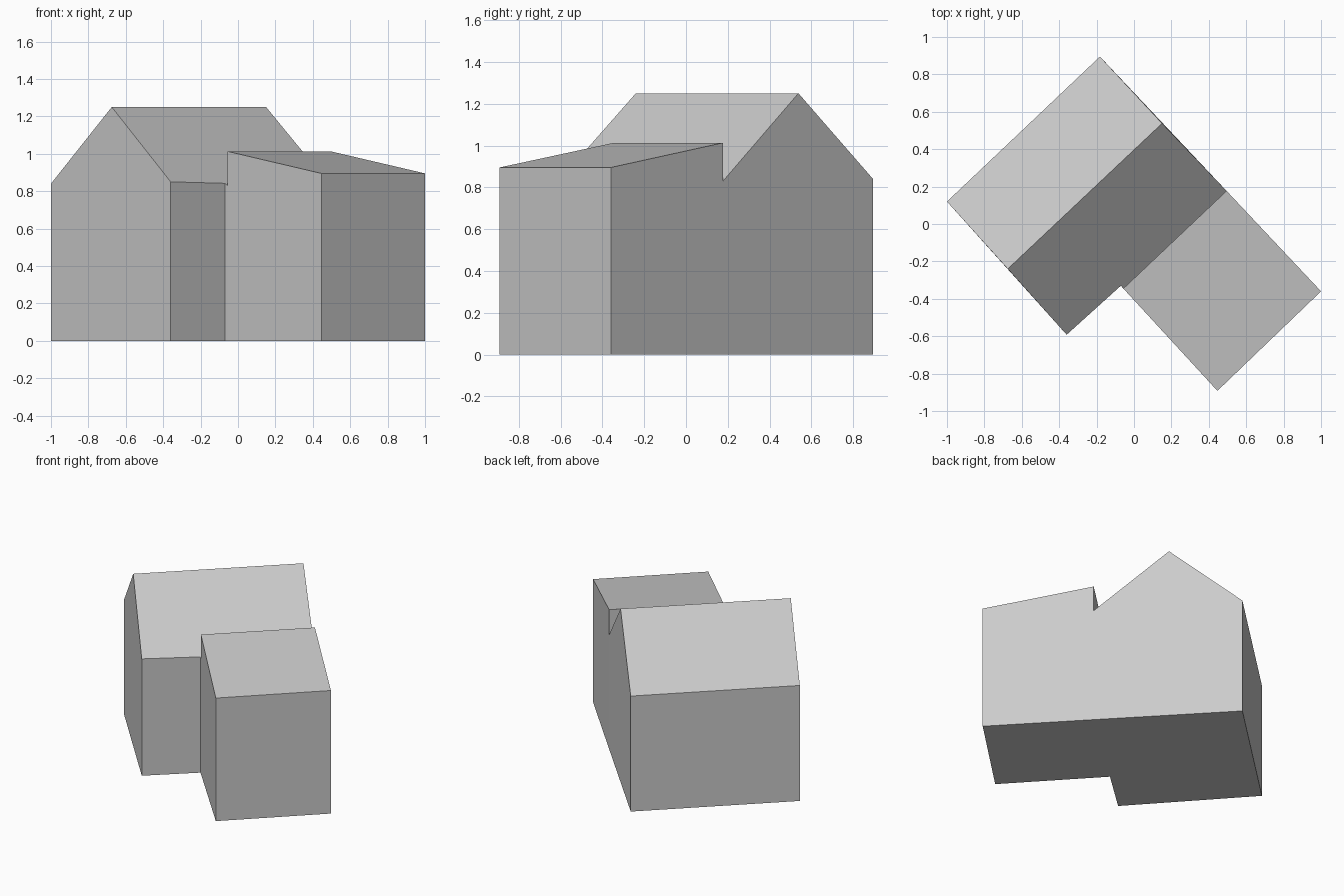
import bpy
import bmesh

cube = bpy.data.objects.get("Cube")
if cube:
    bpy.data.objects.remove(cube, do_unlink=True)

# One plain grey for the whole building
grey = bpy.data.materials.new("plain_grey")
grey.use_nodes = True
colour = (0.6, 0.6, 0.6, 1)
grey.diffuse_color = colour
grey.node_tree.nodes["Principled BSDF"].inputs["Base Color"].default_value = colour


def build_volume(name, outline, roof_faces):
    """Walls under an outline of (x, y, z, on_ground) points, plus floor and roof."""
    bm = bmesh.new()
    top = [bm.verts.new((x, y, z)) for x, y, z, ground in outline]
    base = [bm.verts.new((x, y, 0)) if ground else None
            for x, y, z, ground in outline]
    bm.faces.new([v for v in reversed(base) if v])
    # Gable peaks have no ground corner, so each wall runs between ground corners
    grounded = [i for i, v in enumerate(base) if v]
    for n, i in enumerate(grounded):
        j = grounded[(n + 1) % len(grounded)]
        rim = [top[i]]
        k = i
        while k != j:
            k = (k + 1) % len(top)
            rim.append(top[k])
        bm.faces.new([base[i], base[j]] + rim[::-1])
    for face in roof_faces:
        bm.faces.new([top[i] for i in face])
    bmesh.ops.recalc_face_normals(bm, faces=bm.faces)
    mesh = bpy.data.meshes.new(name)
    bm.to_mesh(mesh)
    bm.free()
    mesh.materials.append(grey)
    obj = bpy.data.objects.new(name, mesh)
    bpy.context.collection.objects.link(obj)
    return obj


# Corners shared by the house and the wing
inner_corner = (-0.057, -0.345)
outer_corner = (0.495, 0.177)

# Gabled main house, outline counter-clockwise from the left gable
build_volume("main_house", [
    (-1.0, 0.12, 0.84, True),
    (-0.675, -0.24, 1.25, False),
    (-0.36, -0.592, 0.85, True),
    (-0.07, -0.33, 0.842, True),
    (*inner_corner, 0.83, True),
    (*outer_corner, 0.83, True),
    (0.15, 0.538, 1.25, False),
    (-0.182, 0.895, 0.84, True),
], [(0, 1, 6, 7), (1, 2, 3, 4, 5, 6)])

# Wing with a single sloping roof
build_volume("side_wing", [
    (*inner_corner, 1.013, True),
    (0.446, -0.892, 0.895, True),
    (1.0, -0.36, 0.895, True),
    (*outer_corner, 1.013, True),
], [(0, 1, 2, 3)])
